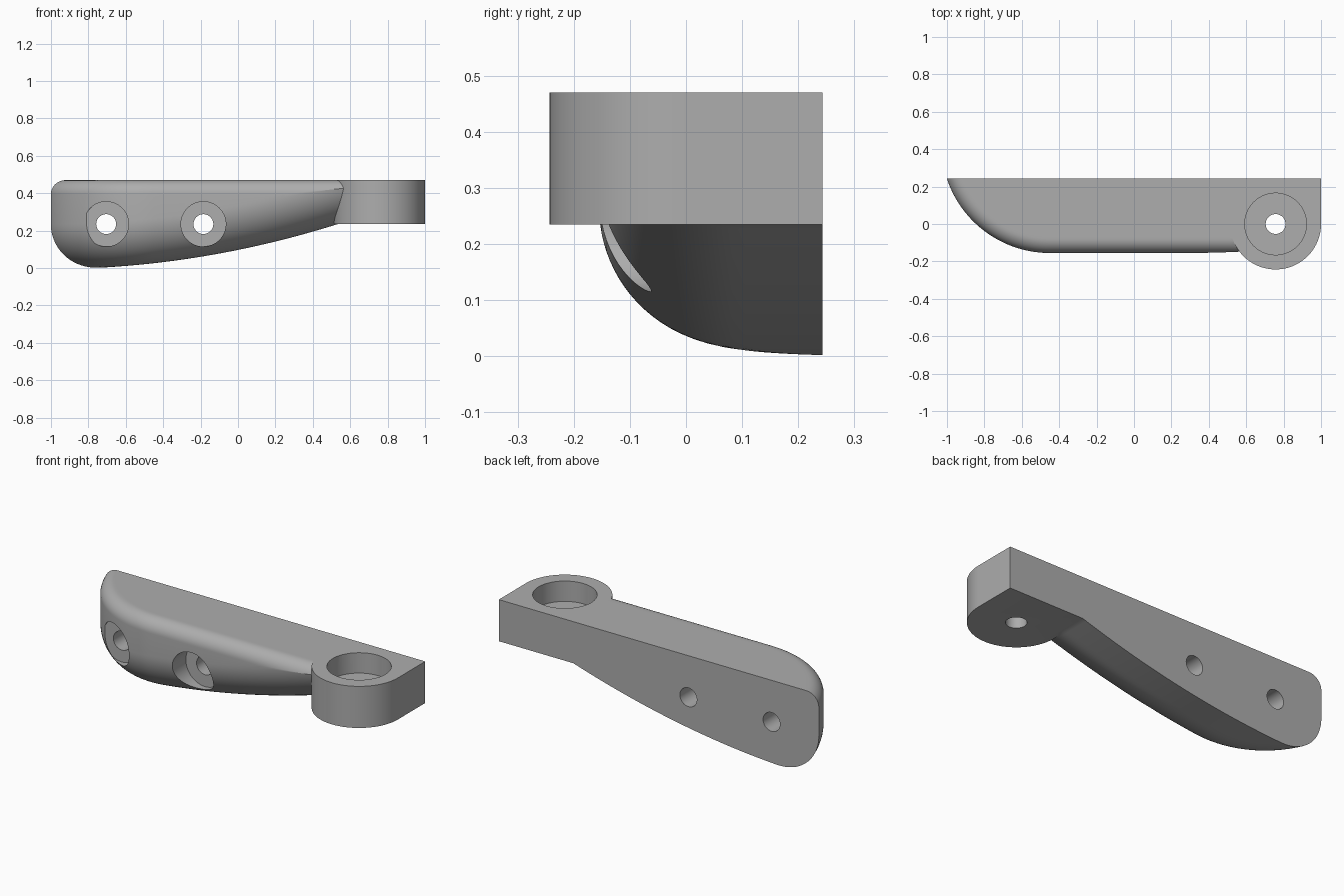
import bpy, bmesh
from math import sin, cos, pi, sqrt, radians
from mathutils import Matrix

default = bpy.data.objects.get("Cube")
if default:
    bpy.data.objects.remove(default, do_unlink=True)

TOP, BACK, FRONT = 0.47, 0.243, -0.155
TOP_R, LOW_R = 0.075, 0.24           # edge roundings of the arm
ARC_X, ARC_R = -0.45, 0.58           # curved end of the arm, in plan
LUG_X, LUG_R, LUG_Z = 0.757, 0.243, 0.235
DEPTH, STEPS = 0.42, 28

grey = bpy.data.materials.new("plain grey")
grey.use_nodes = True
grey.diffuse_color = (0.42, 0.42, 0.42, 1)
grey.node_tree.nodes["Principled BSDF"].inputs["Base Color"].default_value = grey.diffuse_color


def make_object(name, bm):
    bmesh.ops.recalc_face_normals(bm, faces=bm.faces)
    mesh = bpy.data.meshes.new(name)
    bm.to_mesh(mesh)
    bm.free()
    mesh.materials.append(grey)
    obj = bpy.data.objects.new(name, mesh)
    bpy.context.collection.objects.link(obj)
    return obj


def rounding(d, r):
    """Drop of a rounded edge of radius r at distance d from the wall."""
    return r - sqrt(r * r - (r - d) ** 2) if d < r else 0.0


def upper(d):
    return TOP - rounding(d, TOP_R)


def lower(x, d):
    return 0.102 * (1 + x) ** 2 - 0.005 + rounding(d, LOW_R)


def cylinder(name, r, start, end, x, other, axis):
    """Cutter along z (other is y) or along y (other is z)."""
    bm = bmesh.new()
    bmesh.ops.create_cone(bm, cap_ends=True, segments=64, radius1=r, radius2=r, depth=end - start)
    mid = (start + end) / 2
    if axis == "Y":
        bmesh.ops.rotate(bm, verts=bm.verts, matrix=Matrix.Rotation(pi / 2, 3, "X"))
        bmesh.ops.translate(bm, verts=bm.verts, vec=(x, mid, other))
    else:
        bmesh.ops.translate(bm, verts=bm.verts, vec=(x, other, mid))
    obj = make_object(name, bm)
    obj.hide_render = True
    return obj


def combine(target, tool, operation):
    mod = target.modifiers.new(operation.lower(), "BOOLEAN")
    mod.operation, mod.solver, mod.object = operation, "EXACT", tool
    bpy.context.view_layer.objects.active = target
    bpy.ops.object.modifier_apply(modifier=mod.name)
    bpy.data.objects.remove(tool, do_unlink=True)


# Arm: cross-sections lofted along the plan outline (arc, then straight)
outline = []
for i in range(41):
    a = radians(78) * (1 - i / 40)
    outline.append((ARC_X - ARC_R * sin(a), FRONT + ARC_R * (1 - cos(a)), sin(a), cos(a)))
for i in range(1, 41):
    outline.append((ARC_X + 1.2 * i / 40, FRONT, 0, 1))

bm = bmesh.new()
rings = []
for x, y, nx, ny in outline:
    # Where the two roundings overlap, begin at their crossing
    first = 0.0
    if lower(x, 0) > upper(0):
        lo, hi = 0.0, LOW_R
        for _ in range(40):
            first = (lo + hi) / 2
            if lower(x, first) > upper(first):
                lo = first
            else:
                hi = first
    depths = [first + (DEPTH - first) * (j / STEPS) ** 2 for j in range(STEPS + 1)]
    ring = [(x + nx * d, y + ny * d, lower(x + nx * d, d)) for d in reversed(depths)]
    ring += [(x + nx * d, y + ny * d, upper(d)) for d in depths]
    rings.append([bm.verts.new(p) for p in ring])
for a, b in zip(rings, rings[1:]):
    for j in range(len(a)):
        k = (j + 1) % len(a)
        bm.faces.new((a[j], a[k], b[k], b[j]))
bm.faces.new(rings[0])
bm.faces.new(rings[-1])
bmesh.ops.remove_doubles(bm, verts=bm.verts, dist=0.00002)
cut = bmesh.ops.bisect_plane(bm, geom=bm.verts[:] + bm.edges[:] + bm.faces[:], dist=1e-6,
                             plane_co=(0, BACK, 0), plane_no=(0, 1, 0), clear_outer=True)
bmesh.ops.holes_fill(bm, edges=[e for e in bm.edges if e.is_boundary], sides=0)
bracket = make_object("bracket_arm", bm)

# Lug: half-round block at the end of the arm
bm = bmesh.new()
points = [(LUG_X + LUG_R, BACK), (LUG_X - LUG_R, BACK)]
points += [(LUG_X - LUG_R * cos(pi * i / 48), -LUG_R * sin(pi * i / 48)) for i in range(49)]
base = bm.faces.new([bm.verts.new((x, y, LUG_Z)) for x, y in points])
side = bmesh.ops.extrude_face_region(bm, geom=[base])
bmesh.ops.translate(bm, vec=(0, 0, TOP - LUG_Z),
                    verts=[g for g in side["geom"] if isinstance(g, bmesh.types.BMVert)])
combine(bracket, make_object("lug", bm), "UNION")

# Lug bore and pin hole
combine(bracket, cylinder("lug_bore", 0.165, TOP - 0.115, 0.6, LUG_X, 0, "Z"), "DIFFERENCE")
combine(bracket, cylinder("pin_hole", 0.053, 0.1, 0.6, LUG_X, 0, "Z"), "DIFFERENCE")

# Two countersunk screw holes through the arm
for x in (-0.705, -0.185):
    combine(bracket, cylinder("screw_recess", 0.12, -0.4, -0.03, x, 0.235, "Y"), "DIFFERENCE")
    combine(bracket, cylinder("screw_hole", 0.053, -0.4, 0.4, x, 0.235, "Y"), "DIFFERENCE")

bpy.ops.object.select_all(action="DESELECT")
bracket.select_set(True)
bpy.context.view_layer.objects.active = bracket
bpy.ops.object.shade_smooth_by_angle(angle=radians(25))
